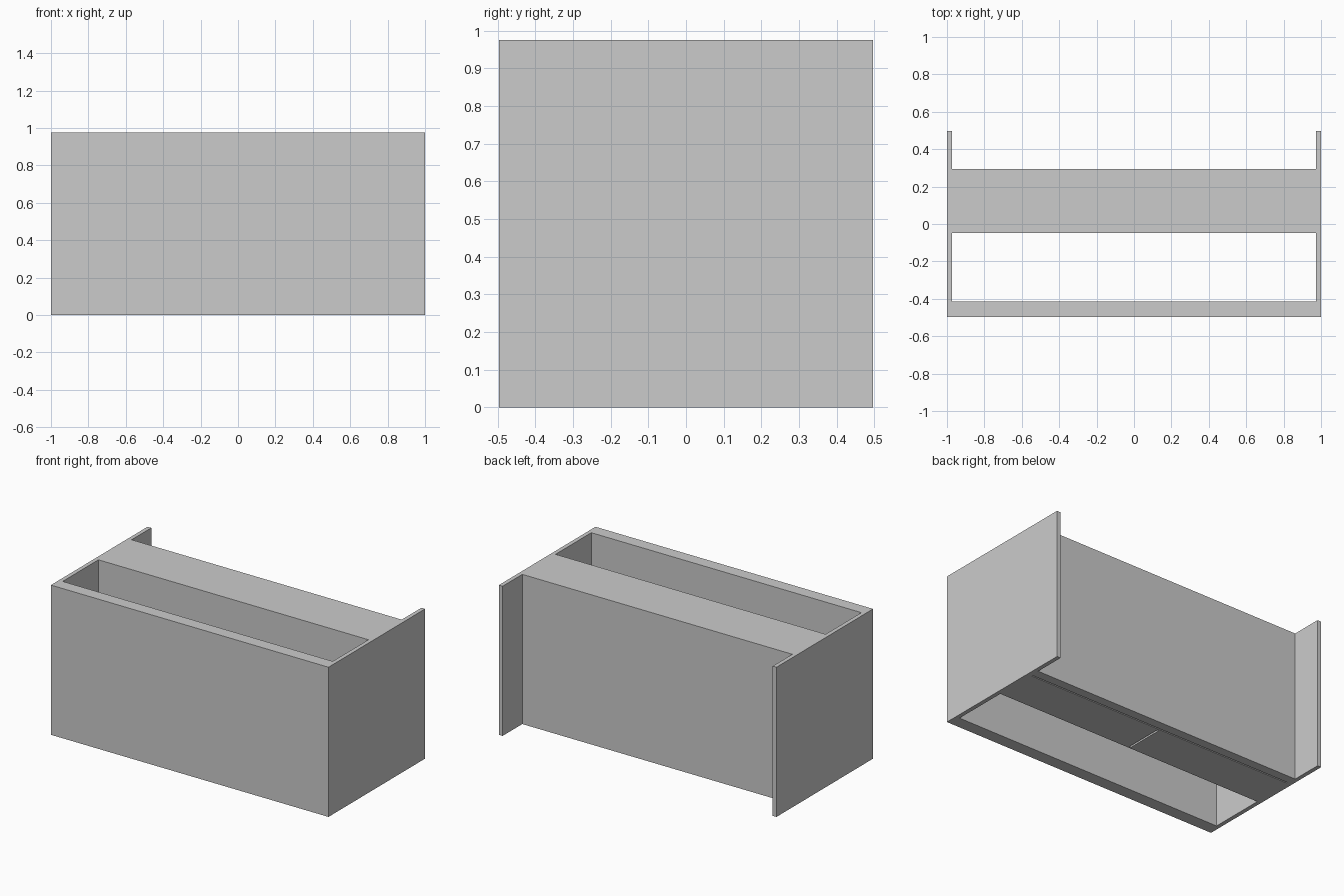
import bpy

if "Cube" in bpy.data.objects:
    bpy.data.objects.remove(bpy.data.objects["Cube"])

HEIGHT = 0.975
SIDE = 0.027      # side panel thickness
DEPTH = 0.497     # half depth
INNER = 1.0 - SIDE


def box(name, x, y, z):
    """Box from (min, max) ranges on each axis."""
    bpy.ops.mesh.primitive_cube_add(
        size=1, location=[(r[0] + r[1]) / 2 for r in (x, y, z)])
    ob = bpy.context.object
    ob.name = name
    ob.scale = [r[1] - r[0] for r in (x, y, z)]
    bpy.ops.object.transform_apply(location=False, rotation=False, scale=True)
    return ob


def cut(target, cutter):
    cutter.hide_render = True
    cutter.display_type = 'WIRE'
    mod = target.modifiers.new("groove", 'BOOLEAN')
    mod.operation = 'DIFFERENCE'
    mod.solver = 'EXACT'
    mod.object = cutter
    bpy.context.view_layer.objects.active = target
    bpy.ops.object.modifier_apply(modifier=mod.name)
    bpy.data.objects.remove(cutter, do_unlink=True)


# Full-depth side panels
for name, s in (("left_side_panel", -1), ("right_side_panel", 1)):
    box(name, sorted((s * INNER, s)), (-DEPTH, DEPTH), (0, HEIGHT))

# Thick front panel between the sides
box("front_panel", (-INNER, INNER), (-DEPTH, -0.415), (0, HEIGHT))

# Middle cabinet body with open space in front of and behind it
body = box("cabinet_body", (-INNER, INNER), (-0.047, 0.295), (0, HEIGHT))

# Narrow joints on the underside: along the back board and between the halves
cut(body, box("back_joint", (-INNER + 0.01, INNER - 0.01), (0.228, 0.236), (-0.02, 0.02)))
cut(body, box("centre_joint", (-0.006, 0.006), (-0.04, 0.215), (-0.02, 0.02)))
